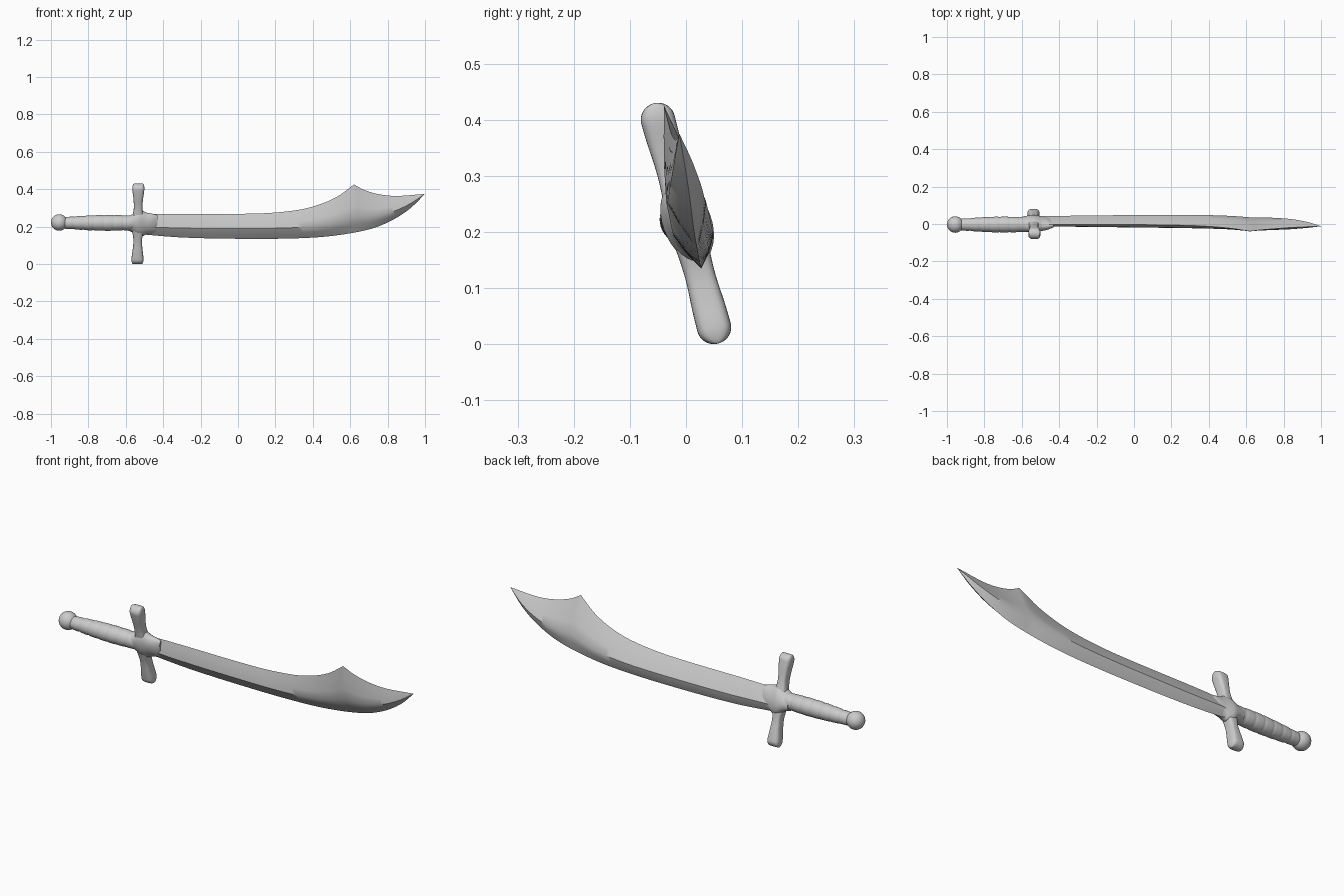
import bpy, bmesh, math

cube = bpy.data.objects.get("Cube")
if cube:
    bpy.data.objects.remove(cube)

steel = bpy.data.materials.new("pale_grey_steel")
steel.use_nodes = True
GREY = (0.6, 0.6, 0.6, 1)
steel.diffuse_color = GREY
steel.node_tree.nodes["Principled BSDF"].inputs["Base Color"].default_value = GREY


def curve(points, x):
    """Smooth interpolation through (x, value) points."""
    n = len(points)
    x = min(max(x, points[0][0]), points[-1][0])
    i = next(k for k in range(n - 1) if x <= points[k + 1][0])

    def slope(k):
        a, b = points[max(k - 1, 0)], points[min(k + 1, n - 1)]
        return (b[1] - a[1]) / (b[0] - a[0])
    (x0, v0), (x1, v1) = points[i], points[i + 1]
    d = x1 - x0
    t = (x - x0) / d
    return ((1 + 2 * t) * (1 - t) ** 2 * v0 + t * (1 - t) ** 2 * d * slope(i)
            + t * t * (3 - 2 * t) * v1 + t * t * (t - 1) * d * slope(i + 1))


def finish(name, bm, angle):
    bmesh.ops.remove_doubles(bm, verts=bm.verts, dist=1e-5)
    bmesh.ops.recalc_face_normals(bm, faces=bm.faces)
    mesh = bpy.data.meshes.new(name)
    bm.to_mesh(mesh)
    bm.free()
    mesh.materials.append(steel)
    obj = bpy.data.objects.new(name, mesh)
    bpy.context.collection.objects.link(obj)
    bpy.ops.object.select_all(action='DESELECT')
    obj.select_set(True)
    bpy.context.view_layer.objects.active = obj
    bpy.ops.object.shade_smooth_by_angle(angle=math.radians(angle))
    return obj


def loft(name, rings, angle=45):
    """Skin a row of closed rings and cap both ends."""
    bm = bmesh.new()
    loops = [[bm.verts.new(p) for p in ring] for ring in rings]
    for a, b in zip(loops, loops[1:]):
        for k in range(len(a)):
            j = (k + 1) % len(a)
            bm.faces.new((a[k], a[j], b[j], b[k]))
    bm.faces.new(loops[0])
    bm.faces.new(loops[-1])
    return finish(name, bm, angle)


def oval(a, b, power=2.0, count=32):
    """Superellipse outline with half sizes a and b."""
    out = []
    for k in range(count):
        t = 2 * math.pi * k / count
        c, s = math.cos(t), math.sin(t)
        out.append((a * math.copysign(abs(c) ** (2 / power), c),
                    b * math.copysign(abs(s) ** (2 / power), s)))
    return out


# Blade: ridged section swept along x, leaning over towards -y at the top
CENTRE_Z = 0.215
PEAK = 0.62
spine_a = [(-0.53, 0.262), (-0.4, 0.268), (0.1, 0.27), (0.3, 0.286),
           (0.42, 0.313), (0.53, 0.36), (PEAK, 0.425)]
spine_b = [(PEAK, 0.425), (0.68, 0.394), (0.76, 0.372), (0.85, 0.364), (1.0, 0.375)]
edge = [(-0.53, 0.16), (-0.3, 0.142), (0, 0.135), (0.3, 0.137), (0.5, 0.15),
        (0.7, 0.185), (0.82, 0.232), (0.92, 0.297), (1.0, 0.375)]
thickness = [(-0.53, 0.027), (0, 0.033), (0.55, 0.036), (0.8, 0.03), (0.92, 0.017), (1.0, 0)]
ridge = [(-0.53, 0.38), (0.1, 0.41), (0.6, 0.34), (1.0, 0.36)]
sway = [(-0.53, 0.01), (0.7, 0.01), (1.0, 0.025)]

rings = []
stations = [-0.53 + (PEAK + 0.53) * k / 46 for k in range(47)]
stations += [PEAK + (1 - PEAK) * k / 28 for k in range(1, 29)]
for x in stations:
    top = curve(spine_a if x <= PEAK else spine_b, x)
    low, half, r = curve(edge, x), curve(thickness, x), curve(ridge, x)
    # (height fraction, thickness fraction) from edge over the ridge to the spine
    side = [(r * 0.5, 0.6), (r, 1), (r + (1 - r) * 0.33, 0.73), (r + (1 - r) * 0.67, 0.38)]
    outline = [(0, 0)] + side + [(1, 0)] + [(h, -w) for h, w in reversed(side)]
    ring = []
    for h, w in outline:
        z = low + (top - low) * h
        ring.append((x, curve(sway, x) - 0.231 * (z - CENTRE_Z) + w * half, z))
    rings.append(ring)
loft("blade", rings, 40)

# Crossguard: waisted bar with round ends, tilted about x
HALF_LENGTH, END = 0.2216, 0.03
TILT = math.atan2(0.05, 0.185)
guard_depth = [(0, 0.034), (0.05, 0.029), (0.1, 0.027), (0.16, 0.03), (0.23, 0.031)]
guard_width = [(0, 0.036), (0.04, 0.03), (0.09, 0.023), (0.14, 0.026), (0.19, 0.032), (0.23, 0.031)]
rings = []
for k in range(65):
    t = -HALF_LENGTH * math.cos(math.pi * k / 64)
    depth, width = curve(guard_depth, abs(t)), curve(guard_width, abs(t))
    over = (abs(t) - (HALF_LENGTH - END)) / END
    if over > 0:
        round_off = math.sqrt(max(1 - over * over, 0.0004))
        depth *= round_off
        width *= 0.8 + 0.2 * round_off
    ring = []
    for a, b in oval(width, depth, 3.2):
        ring.append((-0.535 + 0.012 * t + a,
                     b * math.cos(TILT) - t * math.sin(TILT),
                     CENTRE_Z + t * math.cos(TILT) + b * math.sin(TILT)))
    rings.append(ring)
loft("crossguard", rings, 60)

# Collar: flared sleeve joining grip, guard and blade root
collar = [(-0.6, 0.036), (-0.58, 0.041), (-0.565, 0.049), (-0.535, 0.07), (-0.508, 0.068),
          (-0.495, 0.06), (-0.475, 0.055), (-0.45, 0.05), (-0.43, 0.043)]
collar_depth = [(-0.6, 0.036), (-0.56, 0.043), (-0.535, 0.045), (-0.5, 0.038),
                (-0.46, 0.03), (-0.43, 0.016)]
rings = []
for k in range(33):
    x = -0.6 + 0.17 * k / 32
    ring = []
    for a, b in oval(curve(collar_depth, x), curve(collar, x)):
        ring.append((x, 0.002 + a - 0.231 * b, 0.217 + b))
    rings.append(ring)
loft("collar", rings, 60)

# Grip: swelling handle wrapped in shallow bands
grip = [(-0.93, 0.031), (-0.9, 0.033), (-0.8, 0.0395), (-0.7, 0.0425), (-0.56, 0.039)]
BANDS = 7
rings = []
for k in range(BANDS * 10 + 1):
    x = -0.93 + 0.37 * k / (BANDS * 10)
    groove = 0.002 * (1 - abs(math.sin(math.pi * k / 10))) ** 2
    radius = curve(grip, x) - groove
    rings.append([(x + 0.06 * b, -0.003 + a, 0.22 + b) for a, b in oval(radius, radius)])
loft("grip", rings, 60)

# Pommel: ball closing the grip
bm = bmesh.new()
bmesh.ops.create_uvsphere(bm, u_segments=32, v_segments=20, radius=0.044)
for v in bm.verts:
    v.co.x -= 0.956
    v.co.y -= 0.003
    v.co.z += 0.222
finish("pommel", bm, 60)
